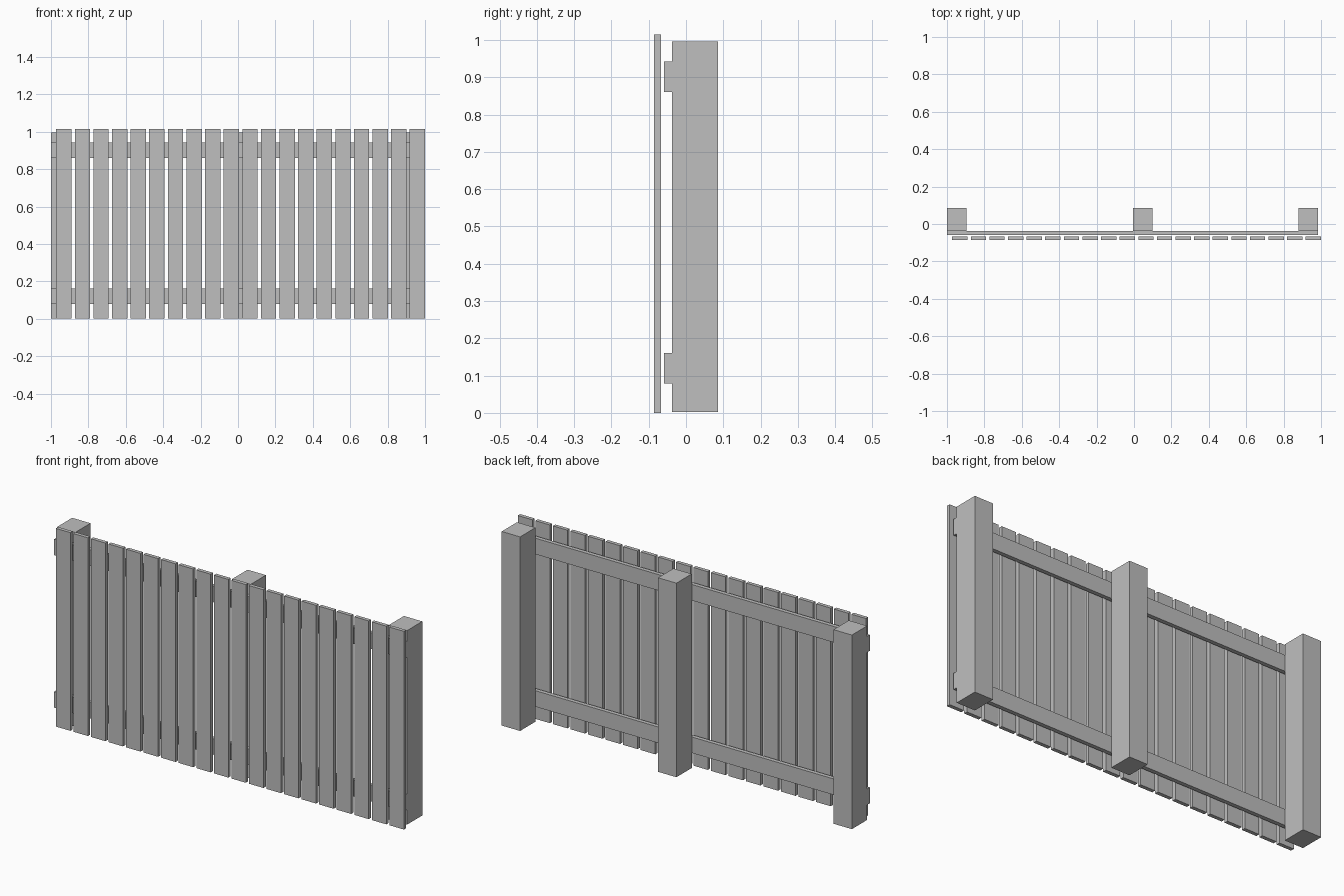
import bpy
import bmesh

if "Cube" in bpy.data.objects:
    bpy.data.objects.remove(bpy.data.objects["Cube"])

wood = bpy.data.materials.new("grey_wood")
wood.diffuse_color = (0.52, 0.52, 0.52, 1)
wood.use_nodes = True
wood.node_tree.nodes["Principled BSDF"].inputs["Base Color"].default_value = wood.diffuse_color


def box(name, x, y, z):
    """Box given by its (min, max) range on each axis."""
    bm = bmesh.new()
    bmesh.ops.create_cube(bm, size=1)
    for v in bm.verts:
        v.co = [r[0] if c < 0 else r[1] for c, r in zip(v.co, (x, y, z))]
    mesh = bpy.data.meshes.new(name)
    bm.to_mesh(mesh)
    bm.free()
    mesh.materials.append(wood)
    obj = bpy.data.objects.new(name, mesh)
    bpy.context.collection.objects.link(obj)
    return obj


# Three square posts at the back
for name, x in (("left_post", -1.0), ("middle_post", -0.006), ("right_post", 0.88)):
    box(name, (x, x + 0.104), (-0.038, 0.086), (0.002, 0.996))

# Two horizontal rails on the front of the posts
for name, z in (("lower_rail", 0.079), ("upper_rail", 0.86)):
    box(name, (-1.0, 0.984), (-0.059, -0.038), (z, z + 0.082))

# Twenty vertical slats, standing just clear of the rails
SLATS, WIDTH, FIRST = 20, 0.082, -0.972
PITCH = (1.0 - WIDTH - FIRST) / (SLATS - 1)
for i in range(SLATS):
    x = FIRST + i * PITCH
    box(f"slat_{i + 1}", (x, x + WIDTH), (-0.086, -0.067), (0, 1.015))
